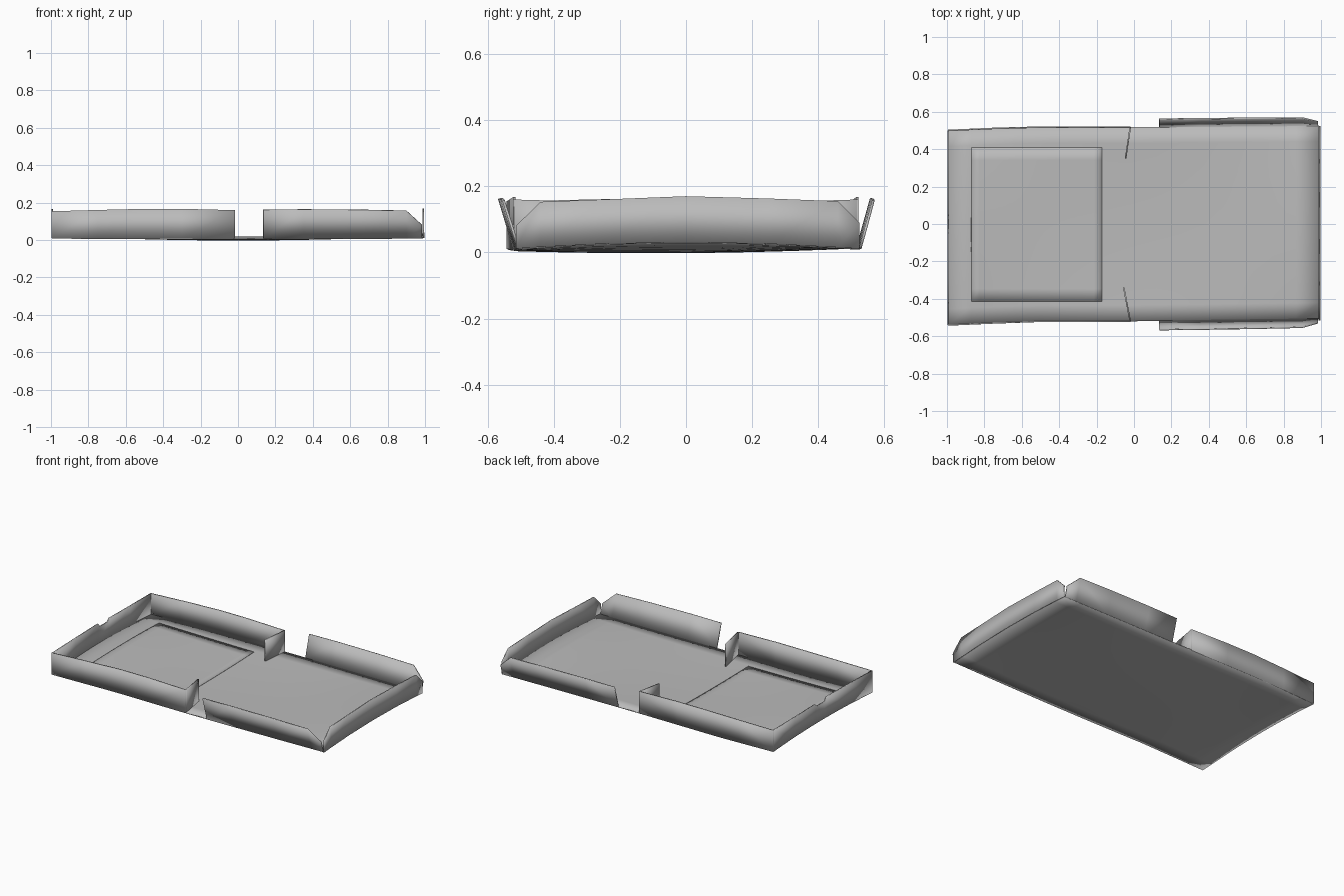
import bpy

cube = bpy.data.objects.get("Cube")
if cube:
    bpy.data.objects.remove(cube, do_unlink=True)

grey = bpy.data.materials.new("card grey")
grey.use_nodes = True
colour = (0.5, 0.5, 0.5, 1)
grey.diffuse_color = colour
grey.node_tree.nodes["Principled BSDF"].inputs["Base Color"].default_value = colour


def floor_z(x, y):
    """Warped sheet: arched at both ends, sagging in the middle."""
    arch = 1 - min(1, (y / 0.52) ** 2)
    return 0.013 + 0.02 * arch * x * x - 0.01 * arch * (1 - x * x) + 0.008 * y * (1 - x * x)


def lerp(a, b, t):
    return a + (b - a) * t


def front_y(x):
    if x < -0.5:
        return lerp(-0.54, -0.518, (x + 1) * 2)
    return lerp(-0.52, -0.507, max(0, x))


def back_y(x):
    if x < -0.5:
        return lerp(0.5, 0.522, (x + 1) * 2)
    return lerp(0.518, 0.527, max(0, x))


def add_object(name, verts, faces, thickness, offset=0):
    mesh = bpy.data.meshes.new(name)
    mesh.from_pydata(verts, [], faces)
    mesh.materials.append(grey)
    obj = bpy.data.objects.new(name, mesh)
    bpy.context.collection.objects.link(obj)
    solid = obj.modifiers.new("card thickness", "SOLIDIFY")
    solid.thickness = thickness
    solid.offset = offset
    bpy.ops.object.select_all(action="DESELECT")
    obj.select_set(True)
    bpy.context.view_layer.objects.active = obj
    bpy.ops.object.shade_smooth_by_angle(angle=0.5)
    return obj


def sheet(name, x0, x1, low, high, lift, thickness, nx=16, ny=12):
    """Grid sheet that follows the warp of the floor."""
    verts = []
    for i in range(nx + 1):
        x = lerp(x0, x1, i / nx)
        for j in range(ny + 1):
            y = lerp(low(x), high(x), j / ny)
            verts.append((x, y, floor_z(x, y) + lift))
    row = ny + 1
    faces = [(i * row + j, (i + 1) * row + j, (i + 1) * row + j + 1, i * row + j + 1)
             for i in range(nx) for j in range(ny)]
    return add_object(name, verts, faces, thickness, -1)


def wall(name, points, lean=(0, 0)):
    """Upright strip; points are x, y at the base and the top height."""
    verts = []
    for x, y, top in points:
        base = floor_z(x, y) - 0.002
        share = (top - base) / 0.15
        verts += [(x, y, base), (x + lean[0] * share, y + lean[1] * share, top)]
    faces = [(2 * i, 2 * i + 2, 2 * i + 3, 2 * i + 1) for i in range(len(points) - 1)]
    return add_object(name, verts, faces, 0.008)


# Floor and the faint raised panel
sheet("floor", -0.995, 0.99, front_y, back_y, 0.003, 0.008)
sheet("raised_panel", -0.87, -0.17, lambda x: -0.415, lambda x: 0.41, 0.006, 0.004)

# Upright side walls with fold-in flaps
tops = [(-0.995, 0.154), (-0.75, 0.161), (-0.5, 0.167), (-0.3, 0.167), (-0.02, 0.16)]
for side, edge, tip in (("front", front_y, (-0.055, -0.34)), ("back", back_y, (-0.045, 0.35))):
    wall(side + "_wall", [(x, edge(x), z) for x, z in tops])
    wall(side + "_inner_flap", [(-0.02, edge(-0.02), 0.16), (*tip, 0.155)])

# Outward leaning side flaps with a cut corner
flap_tops = [(0.135, 0.162), (0.35, 0.164), (0.65, 0.162), (0.9, 0.157), (0.985, 0.08)]
for side, edge, tilt in (("front", front_y, -0.045), ("back", back_y, 0.042)):
    wall(side + "_leaning_flap", [(x, edge(x), z) for x, z in flap_tops], (0, tilt))

# End walls: one with a small notch, one with cut corners
wall("notched_end_wall", [(-0.993, y, z) for y, z in (
    (-0.54, 0.154), (-0.3, 0.16), (-0.06, 0.165), (-0.04, 0.14), (0.04, 0.14),
    (0.06, 0.158), (0.28, 0.155), (0.5, 0.154))])
wall("cut_corner_end_wall", [(0.992, y, z) for y, z in (
    (-0.515, 0.08), (-0.44, 0.153), (-0.25, 0.16), (0, 0.17), (0.25, 0.163),
    (0.46, 0.155), (0.525, 0.09))], (-0.003, 0))
